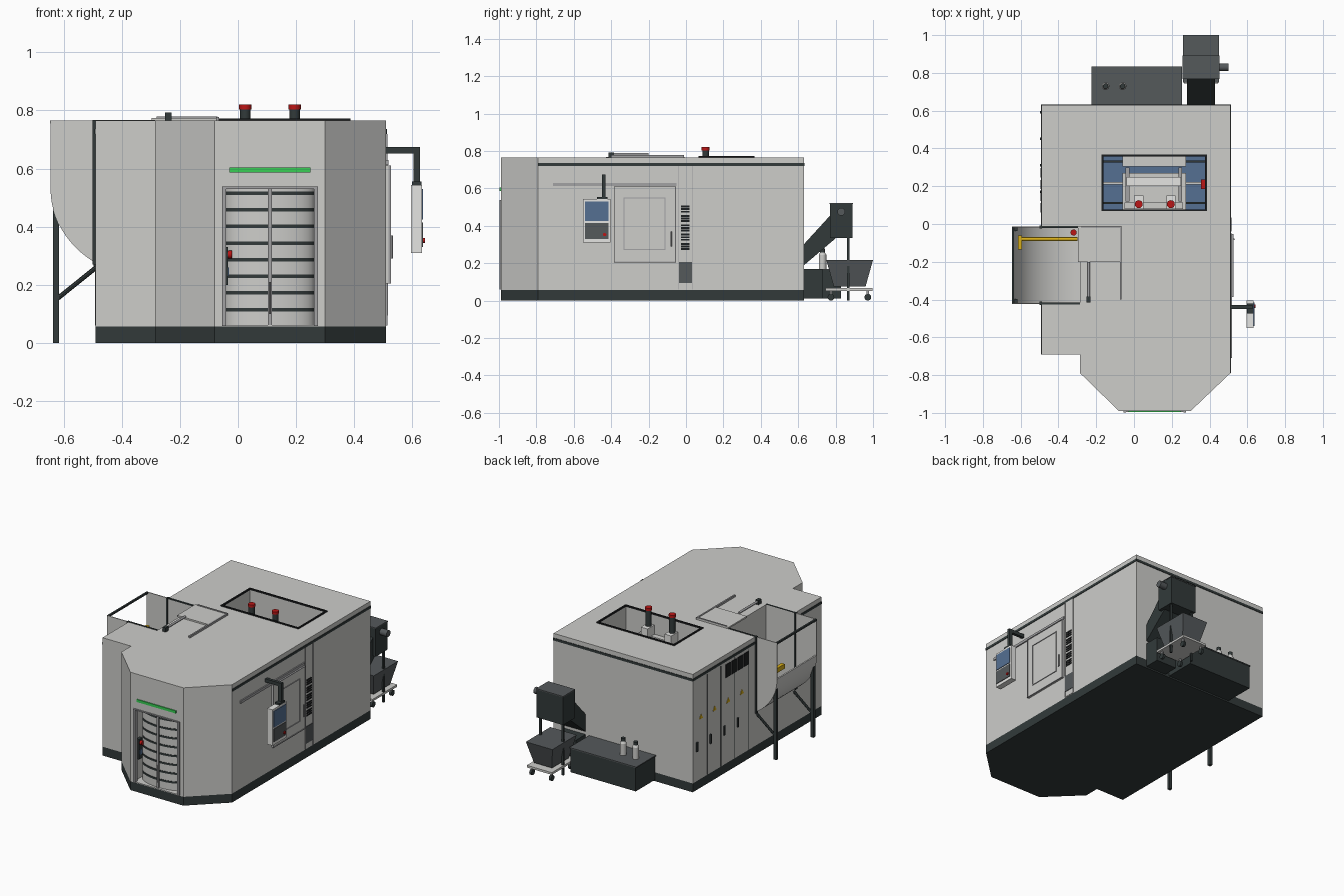
import bpy, bmesh, math
from mathutils import Vector


def material(name, r, g, b):
    m = bpy.data.materials.new(name)
    m.diffuse_color = (r, g, b, 1)
    return m


LIGHT = material("light grey", 0.61, 0.61, 0.59)
WHITE = material("off white", 0.78, 0.78, 0.76)
MID = material("mid grey", 0.36, 0.36, 0.37)
STEEL = material("steel grey", 0.09, 0.10, 0.105)
DARK = material("charcoal", 0.032, 0.042, 0.042)
BLACK = material("black", 0.012, 0.013, 0.014)
BLUE = material("glass blue", 0.09, 0.16, 0.29)
RED = material("red", 0.50, 0.008, 0.008)
GREEN = material("green", 0.04, 0.62, 0.09)
YELLOW = material("yellow", 0.68, 0.42, 0.01)


def finish(name, bm, mat, smooth=False):
    bmesh.ops.recalc_face_normals(bm, faces=bm.faces)
    me = bpy.data.meshes.new(name)
    bm.to_mesh(me)
    bm.free()
    me.materials.append(mat)
    ob = bpy.data.objects.new(name, me)
    bpy.context.collection.objects.link(ob)
    if smooth:
        bpy.ops.object.select_all(action='DESELECT')
        ob.select_set(True)
        bpy.context.view_layer.objects.active = ob
        bpy.ops.object.shade_smooth_by_angle(angle=math.radians(35))
    return ob


def prism(name, pts, axis, lo, hi, mat, smooth=False):
    """Extrude a 2D outline along an axis: x takes (y,z), y takes (x,z), z takes (x,y)."""
    def at(p, d):
        return {'x': (d, p[0], p[1]), 'y': (p[0], d, p[1]), 'z': (p[0], p[1], d)}[axis]
    bm = bmesh.new()
    a = [bm.verts.new(at(p, lo)) for p in pts]
    b = [bm.verts.new(at(p, hi)) for p in pts]
    bm.faces.new(a)
    bm.faces.new(b)
    for i in range(len(pts)):
        j = (i + 1) % len(pts)
        bm.faces.new((a[i], a[j], b[j], b[i]))
    return finish(name, bm, mat, smooth)


def box(name, x0, x1, y0, y1, z0, z1, mat):
    return prism(name, [(x0, y0), (x1, y0), (x1, y1), (x0, y1)], 'z', z0, z1, mat)


def rod(name, p, q, r, mat, n=16, r2=None):
    p, q = Vector(p), Vector(q)
    bm = bmesh.new()
    bmesh.ops.create_cone(bm, cap_ends=True, segments=n, radius1=r,
                          radius2=r if r2 is None else r2, depth=(q - p).length)
    rot = (q - p).to_track_quat('Z', 'Y').to_matrix().to_4x4()
    bm.transform(rot)
    bmesh.ops.translate(bm, vec=(p + q) / 2, verts=bm.verts)
    return finish(name, bm, mat, n > 8)


def frame(name, x0, x1, y0, y1, w, place, mat):
    """Four bars around a rectangle, passed to a placing function."""
    for a in ((x0, x1, y0, y0 + w), (x0, x1, y1 - w, y1),
              (x0, x0 + w, y0 + w, y1 - w), (x1 - w, x1, y0 + w, y1 - w)):
        place(name, *a, mat)


def cut(ob, cutter):
    m = ob.modifiers.new("cut", 'BOOLEAN')
    m.operation, m.solver, m.object = 'DIFFERENCE', 'EXACT', cutter
    bpy.context.view_layer.objects.active = ob
    bpy.ops.object.modifier_apply(modifier=m.name)
    bpy.data.objects.remove(cutter)


# Housing and plinth
foot = [(-0.49, 0.63), (-0.49, -0.69), (-0.285, -0.69), (-0.285, -0.79),
        (-0.08, -0.99), (0.30, -0.99), (0.51, -0.79), (0.51, 0.63)]
prism("plinth", foot, 'z', 0, 0.057, DARK)
body = prism("housing", foot, 'z', 0.057, 0.765, LIGHT)


def arc(rx, rz, n=20):
    return [(-0.285 + rx * math.cos(math.pi * (1 + i / n / 2)),
             0.53 + rz * math.sin(math.pi * (1 + i / n / 2))) for i in range(n + 1)]


cut(body, box("roof_cutter", -0.165, 0.38, 0.075, 0.36, 0.35, 0.9, LIGHT))
cut(body, box("door_cutter", -0.055, 0.275, -1.1, -0.86, 0.062, 0.535, LIGHT))
cut(body, prism("chute_cutter", [(-0.7, 0.9), (-0.7, 0.53)] + arc(0.355, 0.305)
                + [(-0.285, 0.9)], 'y', -0.415, -0.02, LIGHT))

# Dark band under the roof edge
box("band_right", 0.508, 0.513, -0.79, 0.632, 0.72, 0.736, DARK)
box("band_back", -0.492, 0.513, 0.628, 0.633, 0.72, 0.736, DARK)
box("band_left", -0.493, -0.488, -0.01, 0.632, 0.72, 0.736, DARK)
box("band_left", -0.493, -0.488, -0.69, -0.425, 0.72, 0.736, DARK)

# Curved front doors with slats
def bow(off):
    return [(0.11 - 0.155 * math.cos(math.pi * i / 16),
             -0.905 - off - 0.07 * math.sin(math.pi * i / 16)) for i in range(17)]


prism("front_doors", bow(0) + [(0.265, -0.87), (-0.045, -0.87)], 'z', 0.062, 0.533, LIGHT, True)
for i in range(8):
    z = 0.109 + i * 0.0572
    prism("door_slat", bow(0.003) + bow(0)[::-1], 'z', z, z + 0.012, DARK, True)
box("door_centre_post", 0.103, 0.117, -0.985, -0.96, 0.062, 0.533, MID)
rod("door_handle", (0.11, -0.988, 0.1), (0.11, -0.988, 0.21), 0.004, MID, 8)
for x in (-0.055, 0.262):
    box("door_frame_post", x, x + 0.013, -0.998, -0.97, 0.058, 0.535, MID)
box("door_frame_top", -0.055, 0.275, -0.996, -0.97, 0.53, 0.538, MID)
box("status_light", -0.03, 0.25, -0.996, -0.985, 0.587, 0.604, GREEN)
box("door_button_box", -0.055, -0.035, -0.965, -0.93, 0.20, 0.33, DARK)
box("door_blue_button", -0.036, -0.031, -0.96, -0.935, 0.23, 0.26, BLUE)
rod("door_red_button", (-0.036, -0.948, 0.305), (-0.02, -0.948, 0.305), 0.014, RED)

# Side chute: curved tray, cheeks, frame and legs
prism("chute_tray", arc(0.36, 0.31) + arc(0.35, 0.30)[::-1], 'y', -0.418, -0.018, LIGHT, True)
cheek = [(-0.645, 0.765)] + [p for p in arc(0.36, 0.31) if p[0] < -0.47] + [(-0.48, 0.765)]
for y, s in ((-0.423, 1), (-0.019, -1)):
    prism("chute_cheek", cheek, 'y', y, y + 0.006, LIGHT)
    ym = y + 0.003
    box("chute_side_strip", -0.50, -0.488, ym - 0.009, ym + 0.009, 0.27, 0.767, DARK)
    box("chute_roof_strip", -0.49, -0.285, ym - 0.005, ym + 0.005, 0.76, 0.768, DARK)
    yl = ym + s * 0.012
    box("chute_leg", -0.636, -0.616, yl - 0.01, yl + 0.01, 0, 0.49, DARK)
    rod("chute_brace", (-0.625, yl, 0.15), (-0.488, yl, 0.26), 0.008, DARK, 8)
box("chute_top_bar", -0.646, -0.634, -0.42, -0.015, 0.755, 0.766, DARK)

# Loader arm inside the chute
rod("loader_bar", (-0.60, -0.08, 0.56), (-0.30, -0.08, 0.56), 0.010, YELLOW)
box("loader_grip", -0.615, -0.592, -0.135, -0.06, 0.545, 0.575, YELLOW)
rod("loader_knob", (-0.32, -0.045, 0.54), (-0.32, -0.045, 0.60), 0.016, RED)

# Sliding hatch and its cylinder on the roof
box("roof_hatch", -0.297, -0.07, -0.20, -0.01, 0.765, 0.775, LIGHT)
box("hatch_rail", -0.075, -0.065, -0.40, -0.01, 0.765, 0.778, MID)
box("hatch_rail", -0.28, -0.07, -0.02, -0.01, 0.775, 0.779, MID)
rod("hatch_cylinder", (-0.24, -0.40, 0.782), (-0.24, -0.20, 0.782), 0.007, MID)
box("hatch_cylinder_end", -0.251, -0.229, -0.415, -0.385, 0.765, 0.793, DARK)

# Roof opening and the machine inside it
frame("roof_frame", -0.172, 0.387, 0.068, 0.367, 0.010,
      lambda n, a, b, c, d, m: box(n, a, b, c, d, 0.762, 0.772, m), BLACK)
box("inner_floor", -0.165, 0.38, 0.075, 0.36, 0.345, 0.36, BLUE)
box("bed", -0.06, 0.275, 0.075, 0.27, 0.36, 0.48, LIGHT)
box("bed_back", -0.06, 0.275, 0.305, 0.36, 0.36, 0.55, LIGHT)
box("cross_beam", -0.04, 0.25, 0.20, 0.25, 0.48, 0.62, WHITE)
box("spindle_beam", -0.05, 0.26, 0.08, 0.115, 0.48, 0.64, LIGHT)
for x in (-0.165, 0.275):
    for y, m in ((0.325, DARK), (0.21, LIGHT), (0.105, DARK)):
        box("guide_rail", x, x + 0.105, y, y + 0.012, 0.36, 0.40, m)
for x in (-0.045, 0.235):
    box("carriage", x, x + 0.02, 0.12, 0.30, 0.48, 0.60, MID)
box("red_clamp", 0.355, 0.378, 0.185, 0.235, 0.45, 0.55, RED)
for x in (0.025, 0.195):
    box("spindle_block", x - 0.024, x + 0.024, 0.08, 0.15, 0.62, 0.70, WHITE)
    rod("spindle", (x, 0.105, 0.68), (x, 0.105, 0.805), 0.018, DARK, 20)
    rod("spindle_cap", (x, 0.105, 0.803), (x, 0.105, 0.82), 0.021, RED, 20)

# Right-hand door, rail and vent column
box("side_door_panel", 0.505, 0.522, -0.385, -0.055, 0.205, 0.61, LIGHT)
side = lambda n, a, b, c, d, m: box(n, 0.518, 0.526, a, b, c, d, m)
frame("side_door_edge", -0.386, -0.054, 0.204, 0.611, 0.005, side, MID)
frame("side_window_edge", -0.335, -0.11, 0.27, 0.55, 0.005, side, MID)
rod("side_door_handle", (0.530, -0.08, 0.29), (0.530, -0.08, 0.37), 0.004, MID, 8)
box("side_rail", 0.508, 0.518, -0.71, -0.05, 0.613, 0.63, MID)
box("vent_column", 0.508, 0.513, -0.04, 0.035, 0.06, 0.72, LIGHT)
for y in (-0.041, 0.034):
    box("vent_column_edge", 0.508, 0.515, y, y + 0.003, 0.06, 0.72, MID)
box("vent_column_plate", 0.51, 0.516, -0.038, 0.033, 0.095, 0.205, STEEL)
for g in range(5):
    for k in range(3):
        z = 0.27 + g * 0.05 + k * 0.014
        box("vent_slot", 0.51, 0.516, -0.028, 0.02, z, z + 0.010, BLACK)

# Control panel on its swing arm
box("arm_beam", 0.505, 0.627, -0.45, -0.43, 0.652, 0.674, DARK)
box("arm_drop", 0.604, 0.627, -0.45, -0.43, 0.55, 0.674, DARK)
box("arm_joint", 0.598, 0.632, -0.475, -0.42, 0.54, 0.555, DARK)
box("control_panel", 0.595, 0.633, -0.55, -0.405, 0.31, 0.543, WHITE)
box("control_screen", 0.63, 0.637, -0.54, -0.415, 0.425, 0.53, BLUE)
box("control_keys", 0.63, 0.637, -0.54, -0.415, 0.33, 0.415, STEEL)
rod("stop_button", (0.635, -0.435, 0.353), (0.643, -0.435, 0.353), 0.009, RED)

# Electrical cabinet doors on the left side
for i in range(4):
    y = 0.48 - i * 0.14
    box("cabinet_seam", -0.492, -0.488, y, y + 0.004, 0.06, 0.71, DARK)
    box("cabinet_handle", -0.498, -0.488, y + 0.105, y + 0.117, 0.25, 0.31, DARK)
    prism("warning_sign", [(y + 0.05, 0.447), (y + 0.085, 0.447), (y + 0.067, 0.477)],
          'x', -0.493, -0.488, YELLOW)
    v = 0.06 + i * 0.062
    box("cabinet_vent", -0.494, -0.488, v, v + 0.05, 0.615, 0.70, BLACK)

# Coolant tank and bottles at the back
box("coolant_tank", -0.22, 0.25, 0.63, 0.83, 0.01, 0.165, DARK)
box("tank_lid", -0.225, 0.255, 0.63, 0.833, 0.163, 0.17, STEEL)
for x in (-0.15, -0.06):
    rod("bottle", (x, 0.73, 0.17), (x, 0.73, 0.245), 0.020, LIGHT)
    rod("bottle_neck", (x, 0.73, 0.245), (x, 0.73, 0.26), 0.020, LIGHT, 16, 0.012)
    rod("bottle_cap", (x, 0.73, 0.258), (x, 0.73, 0.278), 0.014, DARK)

# Chip conveyor with head box, motor and posts
prism("conveyor", [(0.62, 0.18), (0.62, 0.29), (0.78, 0.465), (0.82, 0.35)],
      'x', 0.28, 0.43, DARK)
box("conveyor_foot", 0.28, 0.43, 0.62, 0.73, 0.01, 0.17, DARK)
box("conveyor_head", 0.26, 0.45, 0.77, 0.89, 0.335, 0.518, DARK)
box("conveyor_head_lid", 0.258, 0.452, 0.768, 0.892, 0.516, 0.522, STEEL)
rod("conveyor_motor", (0.45, 0.83, 0.475), (0.50, 0.83, 0.475), 0.021, STEEL, 20)
for x in (0.268, 0.43):
    box("conveyor_post", x, x + 0.013, 0.862, 0.875, 0, 0.34, DARK)

# Chip cart: tapered bin on a wheeled frame
bm = bmesh.new()
lo = [bm.verts.new((x, y, 0.075)) for x, y in ((0.29, 0.79), (0.42, 0.79), (0.42, 0.96), (0.29, 0.96))]
hi = [bm.verts.new((x, y, 0.218)) for x, y in ((0.26, 0.75), (0.45, 0.75), (0.45, 1.0), (0.26, 1.0))]
bm.faces.new(lo)
bm.faces.new(hi)
for i in range(4):
    bm.faces.new((lo[i], lo[(i + 1) % 4], hi[(i + 1) % 4], hi[i]))
finish("cart_bin", bm, STEEL)
box("cart_frame", 0.265, 0.445, 0.745, 0.998, 0.052, 0.066, LIGHT)
for x in (0.285, 0.425):
    for y in (0.775, 0.972):
        rod("cart_wheel", (x - 0.008, y, 0.018), (x + 0.008, y, 0.018), 0.018, DARK)
        box("cart_wheel_fork", x - 0.005, x + 0.005, y - 0.006, y + 0.006, 0.03, 0.054, MID)
